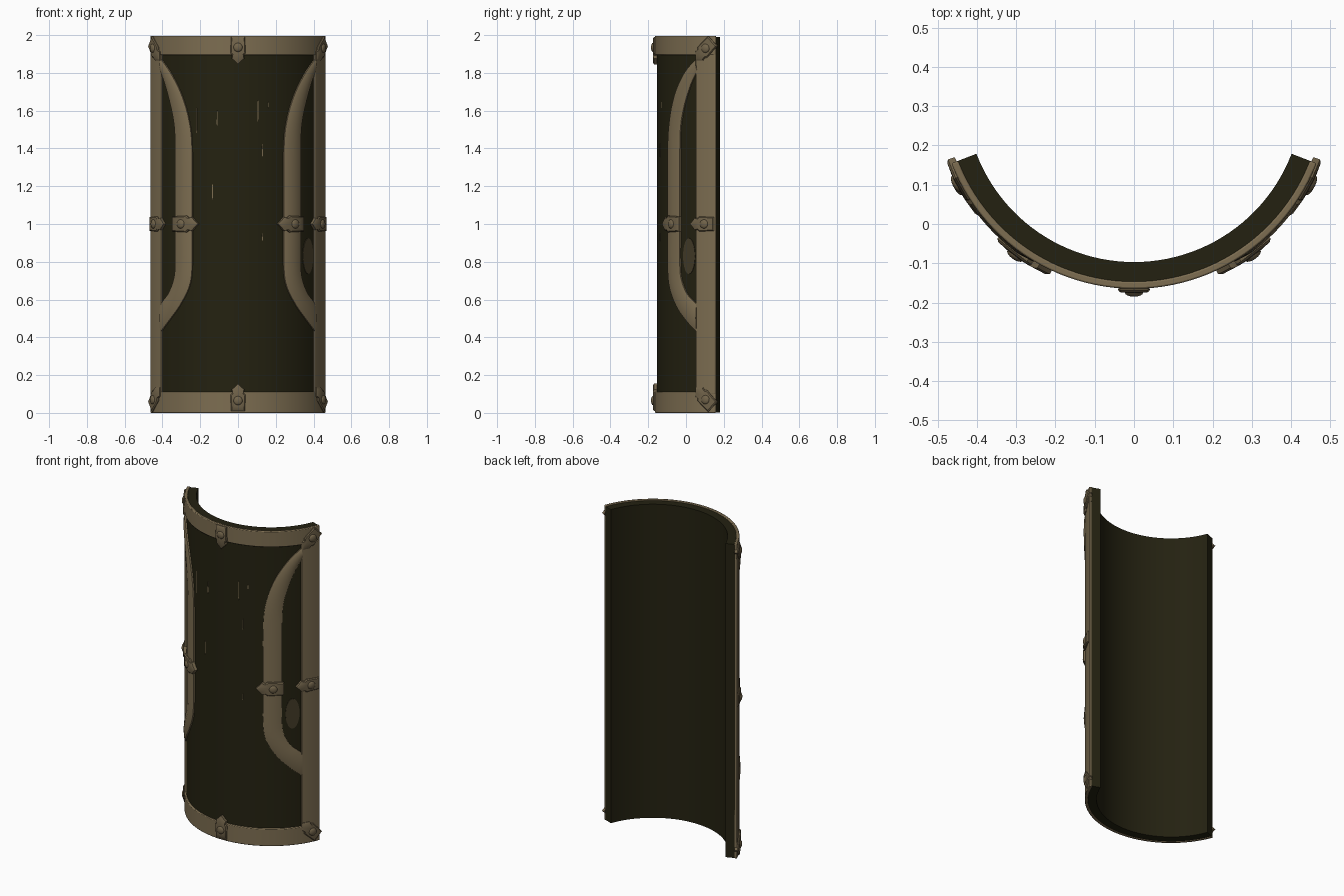
import bpy, bmesh
from math import sin, cos, asin, radians, pi
from mathutils import Vector, Matrix

if "Cube" in bpy.data.objects:
    bpy.data.objects.remove(bpy.data.objects["Cube"])

CY = 0.333                      # axis of the curved shield
R_IN, R_PANEL, R_TRIM = 0.43, 0.487, 0.498
EDGE = radians(69)
RIM = radians(55.4)


def material(name, rgb):
    m = bpy.data.materials.new(name)
    m.use_nodes = True
    m.diffuse_color = (*rgb, 1)
    bsdf = m.node_tree.nodes["Principled BSDF"]
    bsdf.inputs["Base Color"].default_value = (*rgb, 1)
    bsdf.inputs["Roughness"].default_value = 0.8
    return m


HIDE = material("dark olive hide", (0.0175, 0.0155, 0.0055))
TAN = material("tan metal", (0.205, 0.155, 0.083))
CLASP = material("aged tan metal", (0.165, 0.125, 0.068))
WORN = material("worn brown", (0.06, 0.046, 0.022))


def on_arc(a, z, r):
    """Point at angle a from the front, height z, distance r from the axis."""
    return Vector((r * sin(a), CY - r * cos(a), z))


def loft(bm, rings):
    """Join closed rings of points into a capped solid."""
    rows = [[bm.verts.new(p) for p in ring] for ring in rings]
    n = len(rows[0])
    for lo, hi in zip(rows, rows[1:]):
        for i in range(n):
            j = (i + 1) % n
            bm.faces.new((lo[i], lo[j], hi[j], hi[i]))
    bm.faces.new(rows[0][::-1])
    bm.faces.new(rows[-1])


def finish(name, bm, mat, mirror=False, bevel=0.0):
    bmesh.ops.recalc_face_normals(bm, faces=bm.faces)
    me = bpy.data.meshes.new(name)
    bm.to_mesh(me)
    bm.free()
    me.materials.append(mat)
    ob = bpy.data.objects.new(name, me)
    bpy.context.collection.objects.link(ob)
    bpy.ops.object.select_all(action='DESELECT')
    ob.select_set(True)
    bpy.context.view_layer.objects.active = ob
    bpy.ops.object.shade_smooth_by_angle(angle=radians(35))
    if bevel:
        b = ob.modifiers.new("Bevel", 'BEVEL')
        b.width, b.segments = bevel, 2
    if mirror:
        ob.modifiers.new("Mirror", 'MIRROR')
    return ob


def slab(name, a0, a1, z0, z1, r0, r1, mat, steps, **kw):
    """Curved plate between two angles and two heights."""
    bm = bmesh.new()
    rings = []
    for i in range(steps + 1):
        a = a0 + (a1 - a0) * i / steps
        rings.append([on_arc(a, z, r) for z, r in ((z0, r0), (z0, r1), (z1, r1), (z1, r0))])
    loft(bm, rings)
    return finish(name, bm, mat, **kw)


# Curved body and raised rim
slab("shield_body", -EDGE, EDGE, 0.003, 1.99, R_IN, R_PANEL, HIDE, 48)
slab("top_rim", -EDGE, EDGE, 1.895, 1.995, 0.48, R_TRIM, TAN, 48, bevel=0.004)
slab("bottom_rim", -EDGE, EDGE, 0, 0.11, 0.48, R_TRIM, TAN, 48, bevel=0.004)
slab("side_rims", RIM, EDGE, 0.1, 1.9, 0.48, R_TRIM, TAN, 6, mirror=True, bevel=0.004)

# Curving side bands: inner edge x, z and outer edge x, z, top to bottom
BAND = [(.410, 1.87, .415, 1.81), (.36, 1.80, .39, 1.74), (.30, 1.68, .36, 1.63),
        (.26, 1.54, .34, 1.52), (.245, 1.38, .335, 1.38), (.245, 1.0, .335, 1.0),
        (.245, .78, .335, .78), (.26, .67, .345, .70), (.31, .57, .37, .635),
        (.36, .50, .395, .60), (.413, .43, .413, .575)]


def smooth_path(keys, sub=4):
    """Smooth interpolation through the key rows."""
    p = [keys[0]] + keys + [keys[-1]]
    out = []
    for k in range(1, len(p) - 2):
        for s in range(sub):
            t = s / sub
            out.append([0.5 * (2 * b + (c - a) * t + (2 * a - 5 * b + 4 * c - d) * t * t
                               + (3 * b - a - 3 * c + d) * t ** 3)
                        for a, b, c, d in zip(*p[k - 1:k + 3])])
    return out + [keys[-1]]


bm = bmesh.new()
rings = []
for xi, zi, xo, zo in smooth_path(BAND):
    ai, ao = asin(xi / R_TRIM), asin(xo / R_TRIM)
    rings.append([on_arc(ai + (ao - ai) * t, zi + (zo - zi) * t, r) for t, r in
                  ((0, .48), (0, .495), (.15, .5), (.5, .504), (.85, .5), (1, .495), (1, .48))])
loft(bm, rings)
finish("side_bands", bm, TAN, mirror=True)

# Pointed clasps with a round rivet; outline is half of the plate, along and across
HALF = [(-.055, .036), (.03, .04), (.042, .03), (.058, .033), (.072, .018)]
OUTLINE = HALF + [(.09, 0)] + [(u, -v) for u, v in reversed(HALF)]


def clasp(bm, angle, z, heading, lift=0.0, size=1.0):
    a0, h = radians(angle), radians(heading)

    def ring(scale, r):
        pts = []
        for u, v in OUTLINE:
            u, v = u * scale * size, v * scale * size
            pts.append(on_arc(a0 + (u * cos(h) - v * sin(h)) / R_TRIM,
                              z + u * sin(h) + v * cos(h), r + lift))
        return pts

    loft(bm, [ring(1, .485), ring(1, .503), ring(.88, .508), ring(.4, .509)])
    m = (Matrix.Translation(on_arc(a0, z, .508 + lift))
         @ Matrix.Rotation(a0, 4, 'Z') @ Matrix.Rotation(pi / 2, 4, 'X')
         @ Matrix.Diagonal((.024, .024, .010, 1)))
    bmesh.ops.create_uvsphere(bm, u_segments=14, v_segments=8, radius=1, matrix=m)


def clasps(name, places, mirror):
    bm = bmesh.new()
    for place in places:
        clasp(bm, *place)
    finish(name, bm, CLASP, mirror=mirror)


clasps("centre_clasps", [(0, 1.935, -90), (0, .065, 90)], False)
clasps("corner_clasps", [(63, 1.93, 225), (63, .07, 135)], True)
clasps("side_rim_clasps", [(62, 1.0, 180)], True)
clasps("band_clasps", [(36.3, 1.0, 180, .005, 1.1)], True)

# Worn oval patch beside one band
bm = bmesh.new()
loft(bm, [[on_arc(radians(49.5) + .085 * cos(t), .83 + .095 * sin(t), r)
           for t in [2 * pi * i / 20 for i in range(20)]] for r in (.482, .490)])
finish("worn_patch", bm, WORN)

# Fine vertical scratches on the front: x, z, height
SCRATCHES = [(-.22, 1.55, .14), (-.11, 1.56, .08), (.105, 1.6, .12), (.16, 1.63, .03),
             (.13, 1.39, .07), (-.135, 1.17, .09), (.13, .93, .04)]
bm = bmesh.new()
for x, z, height in SCRATCHES:
    a = asin(x / R_PANEL)
    loft(bm, [[on_arc(a + da, z + dz * height / 2, r)
               for da, dz in ((-.005, -.8), (0, -1), (.005, -.7), (.004, .9), (0, 1), (-.004, .6))]
              for r in (.484, .4885)])
finish("scratches", bm, TAN)
